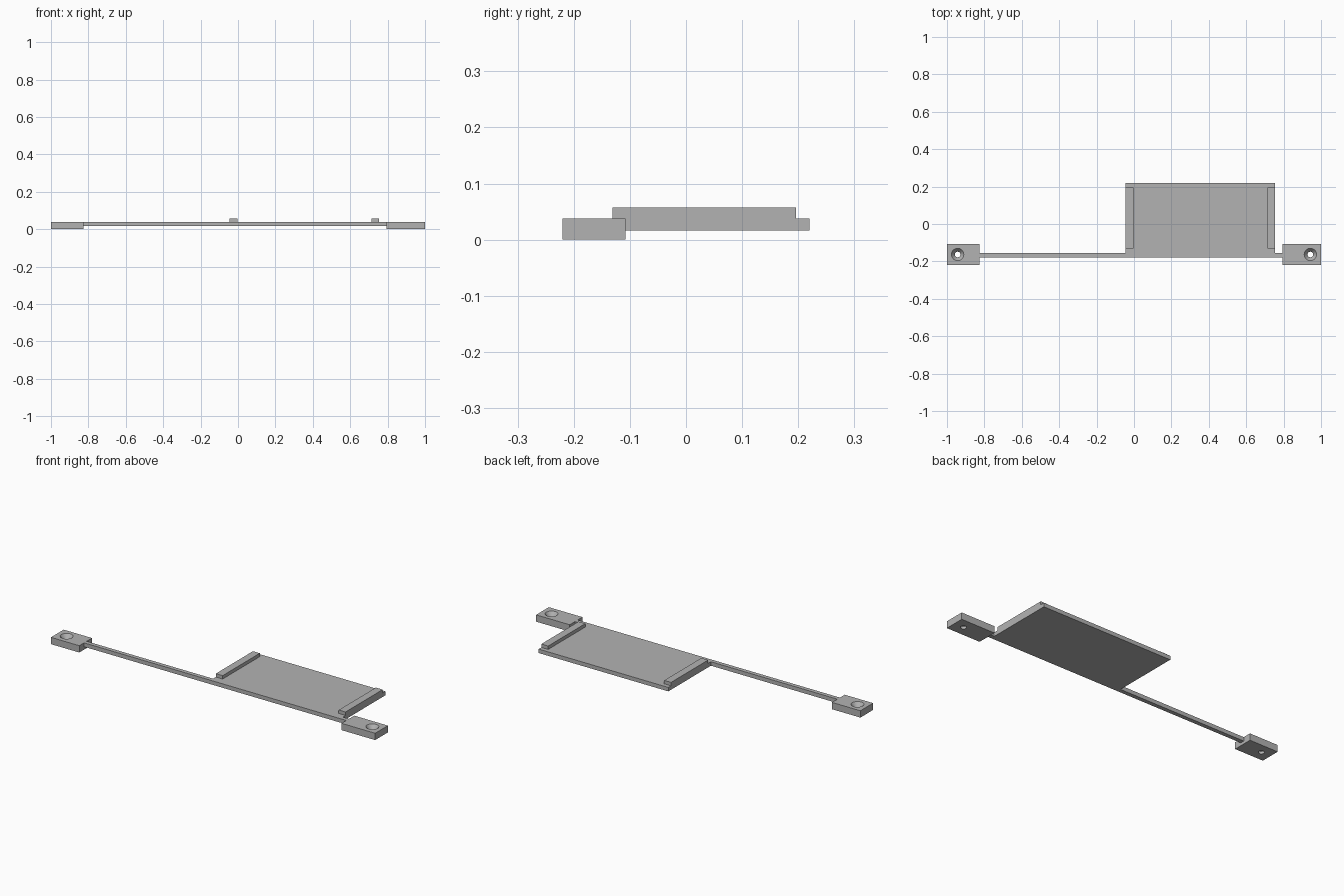
import bpy, bmesh, math

cube = bpy.data.objects.get("Cube")
if cube:
    bpy.data.objects.remove(cube, do_unlink=True)

grey = bpy.data.materials.new("plain grey")
grey.use_nodes = True
colour = (0.45, 0.45, 0.45, 1)
grey.diffuse_color = colour
grey.node_tree.nodes["Principled BSDF"].inputs["Base Color"].default_value = colour


def add_object(name, bm):
    bmesh.ops.recalc_face_normals(bm, faces=bm.faces)
    mesh = bpy.data.meshes.new(name)
    bm.to_mesh(mesh)
    bm.free()
    mesh.materials.append(grey)
    obj = bpy.data.objects.new(name, mesh)
    bpy.context.collection.objects.link(obj)
    return obj


def extrude_outline(name, points, z0, z1):
    bm = bmesh.new()
    face = bm.faces.new([bm.verts.new((x, y, z0)) for x, y in points])
    top = bmesh.ops.extrude_face_region(bm, geom=[face])["geom"]
    verts = [v for v in top if isinstance(v, bmesh.types.BMVert)]
    bmesh.ops.translate(bm, verts=verts, vec=(0, 0, z1 - z0))
    return add_object(name, bm)


def box(name, x0, x1, y0, y1, z0, z1):
    return extrude_outline(name, [(x0, y0), (x1, y0), (x1, y1), (x0, y1)], z0, z1)


def lathe(name, profile, x, y, sides=32):
    bm = bmesh.new()
    rings = [[bm.verts.new((x + r * math.cos(math.tau * i / sides),
                            y + r * math.sin(math.tau * i / sides), z))
              for i in range(sides)] for r, z in profile]
    for low, high in zip(rings, rings[1:]):
        for i in range(sides):
            j = (i + 1) % sides
            bm.faces.new((low[i], low[j], high[j], high[i]))
    bm.faces.new(rings[0])
    bm.faces.new(rings[-1])
    return add_object(name, bm)


FLOOR, DECK, RAIL_TOP = 0.016, 0.038, 0.057
LEFT, RIGHT = 0.755, -0.045          # plate sides
BAR_FRONT, BAR_BACK = -0.178, -0.155
TAB_LEFT, TAB_RIGHT = 0.793, -0.825  # inner ends of the tabs

# Plate with the long thin bar running through its front edge
extrude_outline("plate_and_bar", [
    (TAB_RIGHT, BAR_FRONT), (TAB_LEFT, BAR_FRONT), (TAB_LEFT, BAR_BACK),
    (LEFT, BAR_BACK), (LEFT, 0.22), (RIGHT, 0.22),
    (RIGHT, BAR_BACK), (TAB_RIGHT, BAR_BACK)], FLOOR, DECK)

# Raised side rails
box("right_rail", RIGHT, RIGHT + 0.042, -0.131, 0.196, DECK, RAIL_TOP)
box("left_rail", LEFT - 0.042, LEFT, -0.131, 0.196, DECK, RAIL_TOP)

# Mounting tabs with countersunk screw holes
for side, x0, x1, hole_x in (("right", -1, TAB_RIGHT, -0.943),
                             ("left", TAB_LEFT, 1, 0.943)):
    tab = box(side + "_tab", x0, x1, -0.22, -0.108, 0, DECK)
    cutter = lathe(side + "_hole_cutter",
                   [(0.015, -0.02), (0.015, 0.014), (0.033, DECK), (0.033, 0.06)],
                   hole_x, -0.163)
    cut = tab.modifiers.new("screw hole", "BOOLEAN")
    cut.operation = "DIFFERENCE"
    cut.solver = "EXACT"
    cut.object = cutter
    bpy.context.view_layer.objects.active = tab
    tab.select_set(True)
    bpy.ops.object.modifier_apply(modifier=cut.name)
    bpy.ops.object.shade_smooth_by_angle(angle=math.radians(30))
    tab.select_set(False)
    bpy.data.objects.remove(cutter, do_unlink=True)
